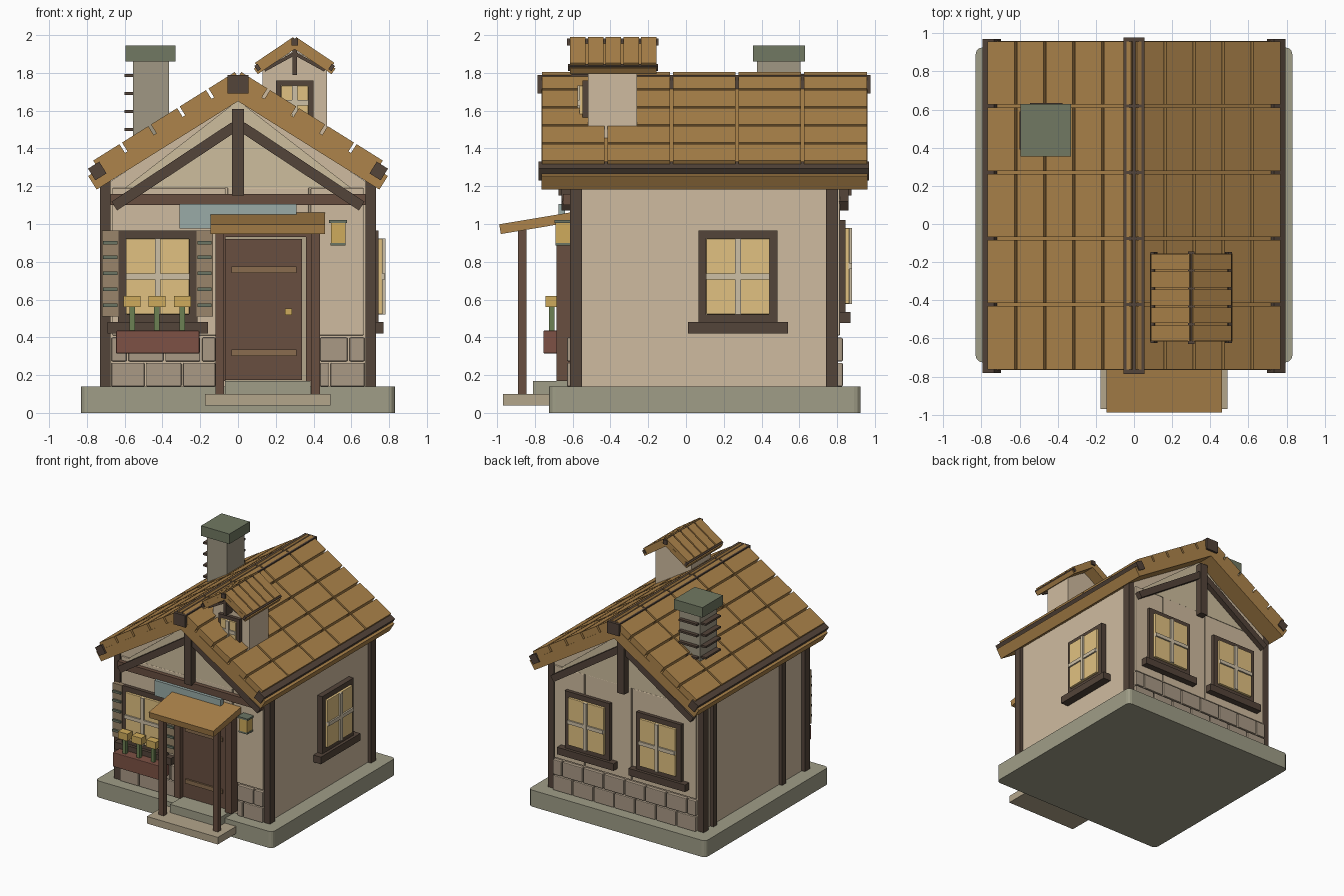
import bpy, bmesh
from math import sin, cos, radians, atan2, hypot
from mathutils import Matrix, Vector

if "Cube" in bpy.data.objects:
    bpy.data.objects.remove(bpy.data.objects["Cube"])

MATS = {}
def mat(name, r, g, b):
    m = bpy.data.materials.new(name)
    m.diffuse_color = tuple((c / 255) ** 2.2 for c in (r, g, b)) + (1,)
    m.use_nodes = True
    m.node_tree.nodes["Principled BSDF"].inputs["Base Color"].default_value = m.diffuse_color
    MATS[name] = m
for args in [("roof", 172, 131, 76), ("timber", 84, 70, 60), ("wood", 104, 80, 66), ("plaster", 206, 186, 158),
             ("cream", 204, 188, 156), ("stone", 168, 152, 132), ("base", 158, 156, 134), ("glass", 224, 192, 128),
             ("bar", 204, 190, 164), ("cap", 112, 120, 98), ("shutter", 152, 132, 106), ("slat", 106, 116, 100),
             ("brick", 124, 82, 70), ("leaf", 108, 128, 84), ("flower", 206, 170, 92), ("sign", 152, 170, 166),
             ("step", 178, 164, 138), ("strap", 136, 108, 80), ("chimney", 158, 150, 130)]:
    mat(*args)

def finish(bm, name, m, bevel=0):
    me = bpy.data.meshes.new(name)
    bmesh.ops.recalc_face_normals(bm, faces=bm.faces)
    bm.to_mesh(me)
    bm.free()
    me.materials.append(MATS[m])
    o = bpy.data.objects.new(name, me)
    bpy.context.collection.objects.link(o)
    if bevel:
        b = o.modifiers.new("bevel", 'BEVEL')
        b.width, b.segments = bevel, 2
    return o

# boxes given as (x0, x1, y0, y1, z0, z1) in the frame M
def boxes(name, m, items, M=Matrix(), bevel=0):
    bm = bmesh.new()
    for x0, x1, y0, y1, z0, z1 in items:
        c = Vector(((x0 + x1) / 2, (y0 + y1) / 2, (z0 + z1) / 2))
        S = Matrix.Diagonal((x1 - x0, y1 - y0, z1 - z0, 1))
        bmesh.ops.create_cube(bm, size=1, matrix=M @ Matrix.Translation(c) @ S)
    return finish(bm, name, m, bevel)

# x-z profile extruded along y
def prism(name, m, pts, y0, y1):
    bm = bmesh.new()
    f = bm.faces.new([bm.verts.new((x, y0, z)) for x, z in pts])
    r = bmesh.ops.extrude_face_region(bm, geom=[f])
    bmesh.ops.translate(bm, vec=(0, y1 - y0, 0), verts=[v for v in r["geom"] if isinstance(v, bmesh.types.BMVert)])
    return finish(bm, name, m)

# slanted bar in the x-z plane
def strut(name, a, b, w, y0, y1):
    L, t = hypot(b[0] - a[0], b[1] - a[1]), atan2(b[1] - a[1], b[0] - a[0])
    M = Matrix.Translation((a[0], 0, a[1])) @ Matrix.Rotation(-t, 4, 'Y')
    boxes(name, "timber", [(0, L, y0, y1, -w / 2, w / 2)], M)

# frame whose x runs down one roof side and z is its normal
def slope(cx, top, ang, s):
    a = radians(ang)
    X, Z = Vector((s * cos(a), 0, -sin(a))), Vector((s * sin(a), 0, cos(a)))
    M = Matrix((X, (0, 1, 0), Z)).transposed().to_4x4()
    return Matrix.Translation((cx, 0, top)) @ M

def tiles(u0, u1, rows, y0, y1, cols, gap, w0):
    du, dy = (u1 - u0) / rows, (y1 - y0) / cols
    return [(u0 + i * du + gap / 2, u0 + (i + 1) * du - gap / 2, y0 + j * dy + gap / 2, y0 + (j + 1) * dy - gap / 2, w0, 0)
            for i in range(rows) for j in range(cols)]

# window in a local frame: x along the wall, y outward is negative, z up from the frame bottom
def window(name, M, w=.42, h=.485, t=.042, sill=.055, sillh=.06, d=1.0):
    a = w / 2
    boxes(name + "_frame", "timber", [(-a, -a + t, -.045 * d, 0, 0, h), (a - t, a, -.045 * d, 0, 0, h),
          (-a + t, a - t, -.045 * d, 0, 0, t), (-a + t, a - t, -.045 * d, 0, h - t, h)], M)
    boxes(name + "_glass", "glass", [(-a + t, a - t, -.065 * d, 0, t, h - t)], M, .004)
    boxes(name + "_bars", "bar", [(-.015, .015, -.08 * d, -.05 * d, t, h - t),
          (-a + t, a - t, -.078 * d, -.05 * d, h / 2 - .015, h / 2 + .015)], M)
    boxes(name + "_sill", "timber", [(-a - sill, a + sill, -.07 * d, 0, -sillh, 0)], M)

def at(x, y, z, turn=0):
    return Matrix.Translation((x, y, z)) @ Matrix.Rotation(radians(turn), 4, 'Z')

# plinth with rounded upright corners, and steps
bm = bmesh.new()
bmesh.ops.create_cube(bm, size=1, matrix=Matrix.Translation((0, .1, .07)) @ Matrix.Diagonal((1.66, 1.65, .14, 1)))
up = [e for e in bm.edges if abs(e.verts[0].co.z - e.verts[1].co.z) > .1]
bmesh.ops.bevel(bm, geom=up, offset=.035, segments=3, affect='EDGES', profile=.5)
finish(bm, "plinth", "base")
boxes("lower_step", "step", [(-.175, .49, -.97, -.72, .04, .10)])
boxes("upper_step", "base", [(-.07, .385, -.81, -.6, .10, .17)])

# walls with gables
prism("walls", "plaster", [(-.7, .14), (.7, .14), (.7, 1.21), (0, 1.66), (-.7, 1.21)], -.6, .8)
for nm, y0, y1 in [("front", -.615, -.59), ("back", .79, .815)]:
    prism(nm + "_gable", "cream", [(-.6, 1.19), (.6, 1.19), (0, 1.655)], y0, y1)
    boxes(nm + "_plaster_panels", "plaster", [(-.665, -.065, y0, y1, .41, 1.19), (-.055, .375, y0, y1, .41, 1.195),
          (.385, .665, y0, y1, .41, 1.19)], bevel=.006)

# stone courses in running bond
def stones(x0, x1, y0, y1):
    out = []
    for r in range(2):
        x = -.68 - .095 * r
        while x < x1:
            a, b = max(x, x0), min(x + .185, x1)
            if b - a > .02:
                out.append((a, b, y0, y1, .14 + r * .133, .265 + r * .133))
            x += .195
    return out
boxes("front_stones", "stone", stones(-.67, -.12, -.63, -.59) + stones(.435, .67, -.63, -.59), bevel=.006)
boxes("back_stones", "stone", stones(-.67, .67, .79, .83), bevel=.006)

# timber framing
boxes("corner_posts", "timber", [(min(s * .675, s * .73), max(s * .675, s * .73), y, y + .065, .14, 1.25)
      for s in (-1, 1) for y in (-.615, .74)])
boxes("left_wall_posts", "timber", [(-.73, -.69, y - .025, y + .025, .14, 1.22) for y in (-.27, .65)])
boxes("front_beam", "wood", [(-.675, .675, -.65, -.59, 1.10, 1.16)])
for nm, y0, y1 in [("front", -.67, -.6), ("back", .8, .87)]:
    boxes(nm + "_king_post", "timber", [(-.033, .033, y0 - .005, y1 + .005, 1.15, 1.61)])
    for s in (-1, 1):
        strut(nm + "_brace", (s * .655, 1.095), (s * .02, 1.515), .055, y0 + .01, y1 - .01)

# main roof
for s in (-1, 1):
    M = slope(0, 1.815, 32, s)
    boxes("roof_slab", "roof", [(.05, .97, -.765, .96, -.14, -.055)], M)
    boxes("roof_tiles", "roof", tiles(.012, .912, 5, -.77, .965, 5, .016, -.056), M)
    boxes("eave_beam", "timber", [(.88, .95, -.78, .97, -.095, -.022)], M)
boxes("ridge_beam", "timber", [(-.055, .055, -.785, .978, 1.69, 1.79)])

# windows
window("front_window", at(-.425, -.6, .48))
window("right_window", at(.7, .275, .48, 90))
for s in (-1, 1):
    window("back_window", at(s * .335, .8, .535, 180))

# shutters
for x0 in (-.72, -.22):
    boxes("shutter", "shutter", [(x0, x0 + .087, -.65, -.6, .51, .965)])
    boxes("shutter_slats", "slat", [(x0 + .006, x0 + .081, -.665, -.64, z - .009, z + .009) for z in (.57, .655, .74, .825, .9)])

# flower box
boxes("flower_box", "brick", [(-.645, -.205, -.755, -.6, .315, .435)], bevel=.004)
fx = (-.56, -.43, -.295)
boxes("flower_stems", "leaf", [(x - .015, x + .015, -.725, -.695, .43, .57) for x in fx])
boxes("flowers", "flower", [(x - .045, x + .045, -.745, -.68, .56, .62) for x in fx])

# door
boxes("door", "wood", [(-.065, .34, -.645, -.6, .175, .92)])
boxes("door_surround", "step", [(-.075, .365, -.625, -.6, .17, .94)])
boxes("door_straps", "strap", [(-.035, .31, -.66, -.63, z, z + .035) for z in (.30, .74)])
boxes("door_knob", "flower", [(.248, .285, -.685, -.64, .517, .553)])
boxes("door_frame", "wood", [(-.12, -.065, -.685, -.6, .17, .96), (.36, .42, -.685, -.6, .17, .96), (-.12, .42, -.685, -.6, .93, .98)])

# porch
boxes("porch_posts", "wood", [(x, x + .047, -.89, -.845, .10, .97) for x in (-.12, .387)])
boxes("porch_roof", "roof", [(-.145, .46, -.19, .19, -.026, .026)],
      Matrix.Translation((.0, -.797, 1.004)) @ Matrix.Rotation(radians(9.5), 4, 'X'))
boxes("sign_board", "sign", [(-.31, .31, -.675, -.64, .975, 1.105)])

# lantern
boxes("lantern", "flower", [(.492, .568, -.69, -.615, .9, 1.005)])
boxes("lantern_caps", "slat", [(.482, .578, -.695, -.6, 1.005, 1.02), (.49, .57, -.69, -.61, .885, .9)])

# dormer
prism("dormer_walls", "plaster", [(.13, 1.42), (.47, 1.42), (.47, 1.82), (.3, 1.92), (.13, 1.82)], -.52, -.26)
window("dormer_window", at(.3, -.515, 1.525), .2, .235, .028, .02, .025, .75)
for s in (-1, 1):
    M = slope(.3, 1.995, 34, s)
    boxes("dormer_roof_slab", "roof", [(.02, .275, -.615, -.155, -.058, -.022)], M)
    boxes("dormer_roof_tiles", "roof", tiles(.004, .26, 1, -.62, -.15, 5, .012, -.023), M)
    boxes("dormer_eave_beam", "timber", [(.245, .266, -.625, -.147, -.045, -.012)], M)
    strut("dormer_brace", (.3 + s * .16, 1.815), (.3 + s * .005, 1.90), .018, -.6, -.57)
boxes("dormer_ridge_beam", "timber", [(.282, .318, -.63, -.145, 1.945, 1.982)])
boxes("dormer_king_post", "timber", [(.288, .312, -.605, -.515, 1.79, 1.95)])

# chimney with ledges on the outer faces
boxes("chimney_shaft", "chimney", [(-.555, -.365, .375, .605, 1.3, 1.87)])
boxes("chimney_cap", "cap", [(-.595, -.33, .355, .63, 1.86, 1.945)])
zs = (1.5, 1.595, 1.69, 1.785)
boxes("chimney_ledges", "timber", [(-.6, -.55, .39, .59, z - .008, z + .008) for z in zs]
      + [(-.545, -.375, .6, .635, z - .008, z + .008) for z in zs])
